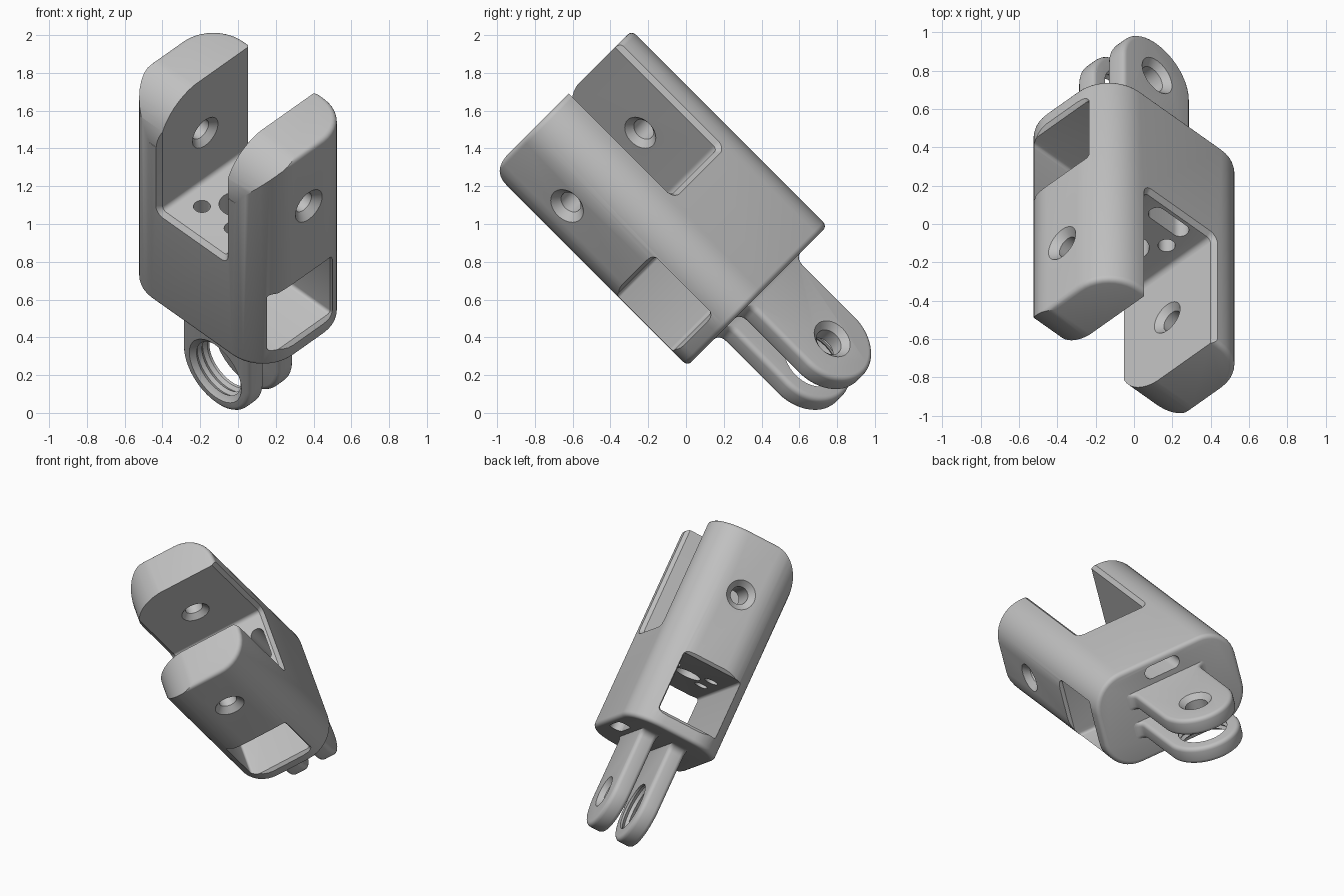
import bpy, bmesh, math
from mathutils import Matrix

cube = bpy.data.objects.get("Cube")
if cube:
    bpy.data.objects.remove(cube, do_unlink=True)

# Single light grey plastic
grey = bpy.data.materials.new("light_grey")
grey.use_nodes = True
colour = (0.53, 0.53, 0.53, 1)
grey.diffuse_color = colour
grey.node_tree.nodes["Principled BSDF"].inputs["Base Color"].default_value = colour

# Local frame: X across the slot opening, Y across the prongs, Z along the body
s = math.sqrt(0.5)
FRAME = Matrix(((s, -s, 0, 0), (0.5, 0.5, -s, 0.498), (0.5, 0.5, s, 0.498), (0, 0, 0, 1)))
PLACE = {"X": lambda a, b, h: (h, a, b),
         "Y": lambda a, b, h: (a, h, b),
         "Z": lambda a, b, h: (a, b, h)}


def arc(cx, cy, r, start, end, steps):
    angles = [math.radians(start + (end - start) * i / steps) for i in range(steps + 1)]
    return [(cx + r * math.cos(t), cy + r * math.sin(t)) for t in angles]


def rounded_rect(cx, cy, hx, hy, r, steps=10):
    """Return an outline function that can be grown or shrunk."""
    def outline(g):
        pts = []
        for i, (sx, sy) in enumerate(((1, 1), (-1, 1), (-1, -1), (1, -1))):
            pts += arc(cx + sx * (hx - r), cy + sy * (hy - r), r + g, 90 * i, 90 * i + 90, steps)
        return pts
    return outline


def circle(cx, cy):
    return lambda g: arc(cx, cy, g, 0, 360, 40)[:-1]


def loft(name, outline, axis, stations):
    """Stack one outline along an axis; each station is (position, growth)."""
    bm = bmesh.new()
    rings = [[bm.verts.new(PLACE[axis](a, b, h)) for a, b in outline(g)] for h, g in stations]
    n = len(rings[0])
    for low, high in zip(rings, rings[1:]):
        for i in range(n):
            j = (i + 1) % n
            bm.faces.new((low[i], low[j], high[j], high[i]))
    bm.faces.new(rings[0][::-1])
    bm.faces.new(rings[-1])
    bmesh.ops.recalc_face_normals(bm, faces=bm.faces)
    mesh = bpy.data.meshes.new(name)
    bm.to_mesh(mesh)
    bm.free()
    obj = bpy.data.objects.new(name, mesh)
    bpy.context.collection.objects.link(obj)
    return obj


def rounded_ends(lo, hi, r, steps=4):
    """Stations that round both rims of a loft."""
    quarter = [math.radians(90 * i / steps) for i in range(steps + 1)]
    first = [(lo + r * (1 - math.cos(t)), -r * (1 - math.sin(t))) for t in quarter]
    return first + [(lo + hi - h, g) for h, g in reversed(first)]


def activate(obj):
    bpy.ops.object.select_all(action="DESELECT")
    obj.select_set(True)
    bpy.context.view_layer.objects.active = obj


def cut(obj, cutters):
    activate(obj)
    for c in cutters:
        c.hide_render = True
        mod = obj.modifiers.new("cut", "BOOLEAN")
        mod.operation = "DIFFERENCE"
        mod.solver = "EXACT"
        mod.object = c
        bpy.ops.object.modifier_apply(modifier=mod.name)
        bpy.data.objects.remove(c, do_unlink=True)


def finish(obj):
    obj.data.transform(FRAME)
    obj.data.materials.clear()
    obj.data.materials.append(grey)
    activate(obj)
    bpy.ops.object.shade_smooth_by_angle(angle=math.radians(30))


# Main body: rounded column with two prongs
body = loft("forked_body", rounded_rect(0, 0, 0.345, 0.53, 0.23), "Z",
            rounded_ends(0.17, 1.635, 0.03))

corner = [(-0.043, 1.75)] + arc(-0.043, 1.337, 0.3, 90, 180, 20) + [(-0.5, 1.335), (-0.5, 1.75)]
cutters = [
    # Large rounding on one edge of the prong tips
    loft("tip_cutter", lambda g: corner, "Y", [(-0.7, 0), (0.7, 0)]),
    # Slot between the prongs, with chamfered mouths
    loft("slot_cutter", rounded_rect(0, 1.37, 0.245, 0.5, 0.03), "X",
         [(-0.4, 0.08), (-0.32, 0), (0.32, 0), (0.4, 0.08)]),
    # Window through the lower body
    loft("window_cutter", rounded_rect(-0.04, 0.49, 0.22, 0.21, 0.02, 4), "Y",
         [(-0.6, 0.09), (-0.51, 0), (0.51, 0), (0.6, 0.09)]),
    # Countersunk pin holes through both prongs
    loft("pin_cutter", circle(0, 1.22), "Y",
         [(-0.56, 0.13), (-0.49, 0.06), (-0.28, 0.06), (-0.2, 0.14),
          (0.2, 0.14), (0.28, 0.06), (0.49, 0.06), (0.56, 0.13)]),
    # Cable passage down one wall
    loft("passage_cutter", rounded_rect(0.255, 0, 0.046, 0.13, 0.045), "Z", [(0, 0), (1.1, 0)]),
    # Central opening in the slot floor
    loft("centre_cutter", circle(-0.015, 0), "Z", [(0.55, 0.09), (1.1, 0.09)]),
]
# Screw holes around the central opening
for sx in (-1, 1):
    for sy in (-1, 1):
        cutters.append(loft("screw_cutter", circle(-0.015 + sx * 0.14, sy * 0.115), "Z",
                            [(0.55, 0.045), (1.1, 0.045)]))
cut(body, cutters)
finish(body)

# Hinge lugs: round-ended plates flaring into the body
PIVOT, RADIUS, FLARE = -0.27, 0.25, 0.05


def lug_outline(g):
    r = RADIUS + g
    root = 0.17 - FLARE
    side = [(r + FLARE - FLARE * math.cos(t), root + FLARE * math.sin(t))
            for t in (math.radians(15 * i) for i in range(7))] + [(r + FLARE, 0.22)]
    return arc(0, PIVOT, r, 180, 360, 36) + side + [(-a, b) for a, b in reversed(side)]


bolt_lug = loft("bolt_lug", lug_outline, "X", rounded_ends(0.05, 0.17, 0.028))
cut(bolt_lug, [loft("bolt_cutter", circle(0, PIVOT), "X",
                    [(0, 0.075), (0.135, 0.075), (0.2, 0.14)])])
finish(bolt_lug)

# The other lug has a wide ridged bore
ridges = [(-0.145 + 0.02 * i, 0.165 + 0.015 * (i % 2)) for i in range(5)]
bore_lug = loft("bore_lug", lug_outline, "X", rounded_ends(-0.17, -0.05, 0.028))
cut(bore_lug, [loft("bore_cutter", circle(0, PIVOT), "X",
                    [(-0.22, 0.245), (-0.155, 0.18)] + ridges + [(0, 0.165)])])
finish(bore_lug)
